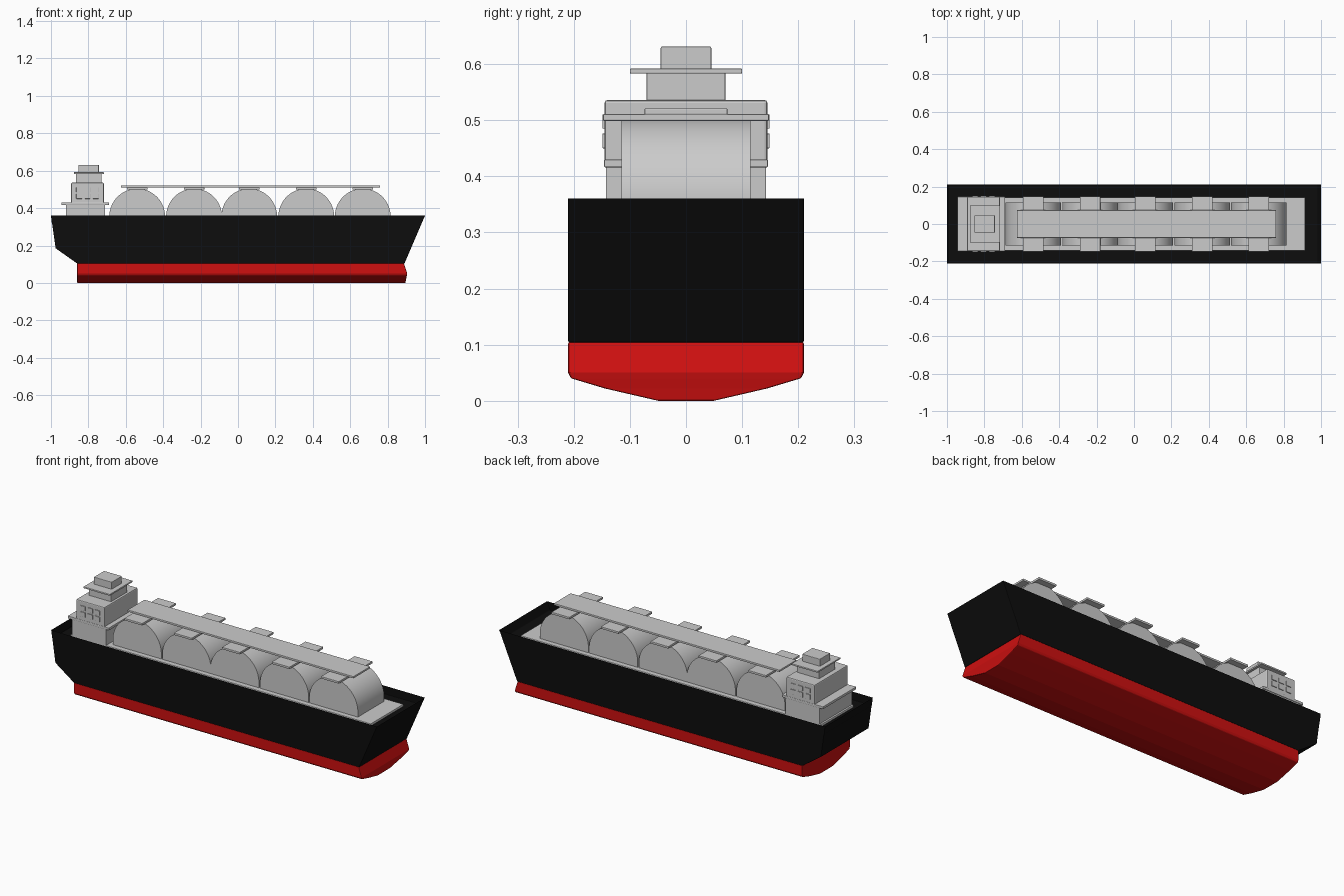
import bpy, bmesh, math

if "Cube" in bpy.data.objects:
    bpy.data.objects.remove(bpy.data.objects["Cube"])


def paint(name, rgb):
    m = bpy.data.materials.new(name)
    m.diffuse_color = (*rgb, 1)
    m.use_nodes = True
    m.node_tree.nodes["Principled BSDF"].inputs["Base Color"].default_value = m.diffuse_color
    return m


BLACK = paint("hull_black", (0.004, 0.004, 0.004))
RED = paint("hull_red", (0.62, 0.005, 0.005))


def finish(name, bm, mat=None, bevel=0.0, smooth=False):
    bmesh.ops.recalc_face_normals(bm, faces=bm.faces)
    me = bpy.data.meshes.new(name)
    bm.to_mesh(me)
    bm.free()
    ob = bpy.data.objects.new(name, me)
    bpy.context.collection.objects.link(ob)
    if mat:
        me.materials.append(mat)
    if bevel:
        mod = ob.modifiers.new("edge", 'BEVEL')
        mod.width, mod.segments = bevel, 2
        mod.limit_method, mod.angle_limit = 'ANGLE', math.radians(35)
    if smooth:
        bpy.ops.object.select_all(action='DESELECT')
        ob.select_set(True)
        bpy.context.view_layer.objects.active = ob
        bpy.ops.object.shade_smooth_by_angle(angle=math.radians(30))
    return ob


def box(name, x, y, z, bevel=0.002, mat=None):
    bm = bmesh.new()
    bmesh.ops.create_cube(bm, size=1)
    for v in bm.verts:
        v.co = [(a + b) / 2 + c * (b - a) for c, (a, b) in zip(v.co, (x, y, z))]
    return finish(name, bm, mat, bevel)


def extrude_y(bm, profile, half):
    # closed xz outline swept from -half to +half in y; returns the side faces
    a = [bm.verts.new((x, -half, z)) for x, z in profile]
    b = [bm.verts.new((x, half, z)) for x, z in profile]
    bm.faces.new(a)
    bm.faces.new(b)
    n = len(a)
    return [bm.faces.new((a[i], a[(i + 1) % n], b[(i + 1) % n], b[i])) for i in range(n)]


# Upper hull with raked bow, stepped stern and a sunken deck inside the bulwark
bm = bmesh.new()
sides = extrude_y(bm, [(-1, 0.36), (1, 0.36), (0.89, 0.104), (-0.86, 0.104), (-0.975, 0.185)], 0.21)
top = sides[0]
bmesh.ops.inset_region(bm, faces=[top], thickness=0.025)
bmesh.ops.recalc_face_normals(bm, faces=bm.faces)
floor = bmesh.ops.extrude_discrete_faces(bm, faces=[top])['faces'][0]
for v in floor.verts:
    v.co.z = 0.315
    v.co.x -= 0.02 if v.co.x > 0 else -0.005
finish("upper_hull", bm, BLACK, 0.003)

# Lower hull: rounded bottom section, bulged bow end
bm = bmesh.new()
rows = [(0.21, 0.105, 0.887), (0.21, 0.05, 0.905), (0.205, 0.04, 0.903),
        (0.145, 0.022, 0.899), (0.05, 0.0, 0.895)]
ring = [[[bm.verts.new((x, s * y, z)) for s in (-1, 1)] for x in (-0.86, xb)] for y, z, xb in rows]
for p, q in zip(ring, ring[1:]):
    for e in (0, 1):
        bm.faces.new((p[e][0], p[e][1], q[e][1], q[e][0]))   # stern and bow strips
        bm.faces.new((p[0][e], p[1][e], q[1][e], q[0][e]))   # port and starboard strips
for r in (ring[0], ring[-1]):
    bm.faces.new((r[0][0], r[0][1], r[1][1], r[1][0]))
finish("lower_hull", bm, RED, 0.003)

# Cargo deck
box("cargo_deck", (-0.93, 0.915), (-0.143, 0.143), (0.31, 0.327))

# Arched cargo tanks, each with a cap plate
for i, cx in enumerate((-0.539, -0.235, 0.06, 0.365, 0.667), 1):
    arc = [(cx + 0.149 * math.cos(math.pi * k / 40), 0.355 + 0.149 * math.sin(math.pi * k / 40))
           for k in range(41)]
    bm = bmesh.new()
    extrude_y(bm, [(cx + 0.149, 0.32)] + arc + [(cx - 0.149, 0.32)], 0.115)
    finish(f"tank_{i}", bm, smooth=True)
    box(f"tank_cap_{i}", (cx - 0.055, cx + 0.055), (-0.148, 0.148), (0.499, 0.511))

# Walkway along the tank tops
box("walkway", (-0.626, 0.76), (-0.074, 0.074), (0.51, 0.521))

# Stern superstructure
box("house_base", (-0.92, -0.71), (-0.143, 0.143), (0.32, 0.42))
box("house_plate", (-0.943, -0.69), (-0.146, 0.146), (0.416, 0.43))
box("house", (-0.892, -0.717), (-0.145, 0.145), (0.425, 0.536), 0.005)
box("bridge", (-0.866, -0.73), (-0.07, 0.07), (0.53, 0.586))
box("bridge_roof", (-0.878, -0.717), (-0.1, 0.1), (0.583, 0.592))
box("lookout", (-0.853, -0.744), (-0.045, 0.045), (0.588, 0.631))

# Window panes on both sides of the house
for side, s in (("front", -1), ("back", 1)):
    for c in range(3):
        for r, (z0, z1) in enumerate(((0.45, 0.476), (0.485, 0.51))):
            x = -0.865 + c * 0.045
            box(f"window_{side}_{c}_{r}", (x, x + 0.031),
                tuple(sorted((s * 0.14, s * 0.149))), (z0, z1), 0.001)
